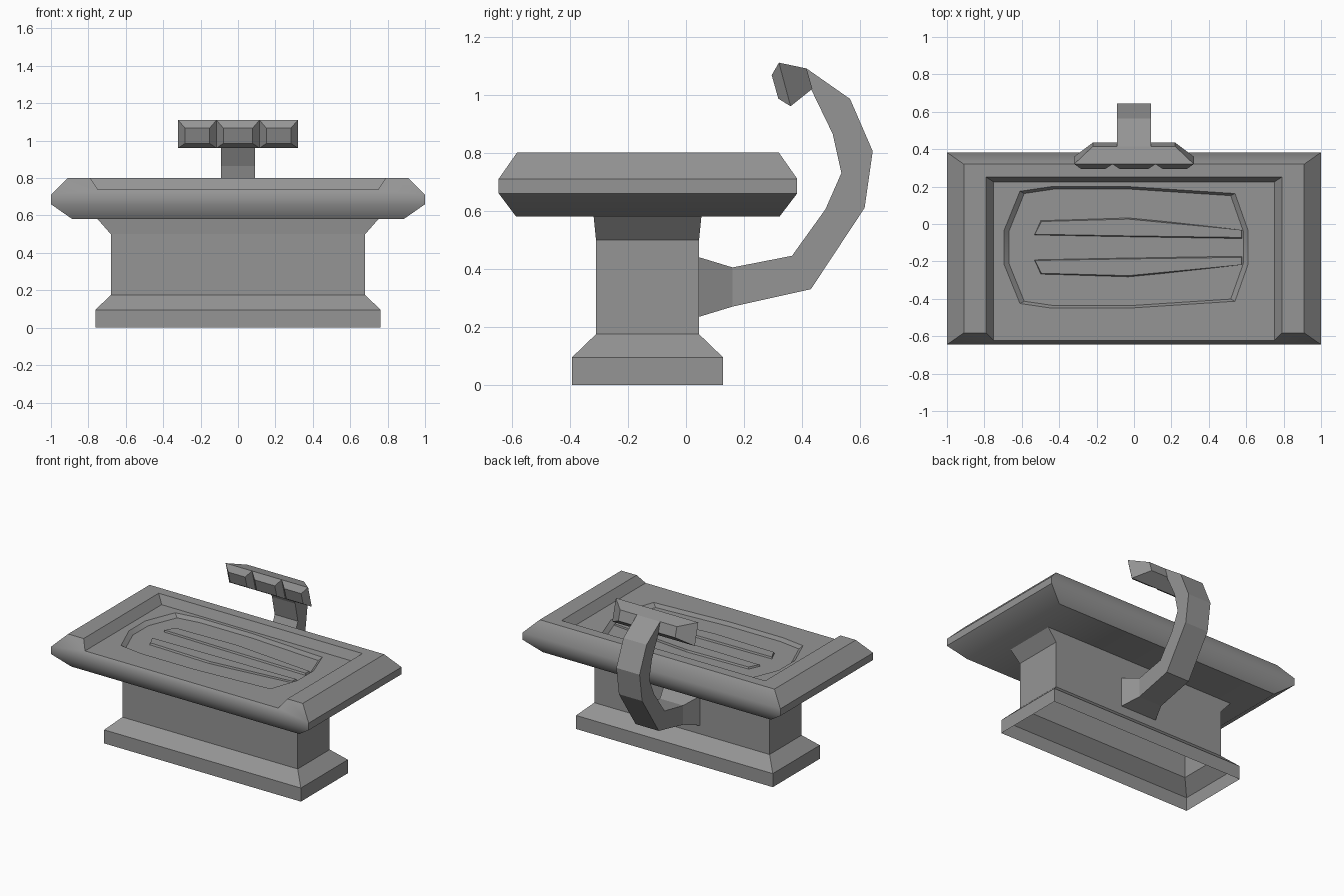
import bpy
import bmesh
import math

cube = bpy.data.objects.get("Cube")
if cube:
    bpy.data.objects.remove(cube, do_unlink=True)

stone = bpy.data.materials.new("grey_stone")
stone.use_nodes = True
GREY = (0.3, 0.3, 0.3, 1)
stone.diffuse_color = GREY
stone.node_tree.nodes["Principled BSDF"].inputs["Base Color"].default_value = GREY


def loft(name, rings, cap_start=True, cap_end=True):
    """Skin a list of equal-length closed rings."""
    bm = bmesh.new()
    loops = [[bm.verts.new(p) for p in ring] for ring in rings]
    n = len(loops[0])
    for a, b in zip(loops, loops[1:]):
        for i in range(n):
            j = (i + 1) % n
            bm.faces.new((a[i], a[j], b[j], b[i]))
    if cap_start:
        bm.faces.new(loops[0][::-1])
    if cap_end:
        bm.faces.new(loops[-1])
    bmesh.ops.recalc_face_normals(bm, faces=bm.faces)
    mesh = bpy.data.meshes.new(name)
    bm.to_mesh(mesh)
    bm.free()
    mesh.materials.append(stone)
    obj = bpy.data.objects.new(name, mesh)
    bpy.context.collection.objects.link(obj)
    return obj


def rect(z, half_x, y0, y1):
    return [(-half_x, y0, z), (half_x, y0, z), (half_x, y1, z), (-half_x, y1, z)]


def activate(obj):
    bpy.ops.object.select_all(action='DESELECT')
    obj.select_set(True)
    bpy.context.view_layer.objects.active = obj


def carve(obj, cutter):
    cutter.hide_render = True
    mod = obj.modifiers.new("carve", 'BOOLEAN')
    mod.operation = 'DIFFERENCE'
    mod.solver = 'EXACT'
    mod.object = cutter
    activate(obj)
    bpy.ops.object.modifier_apply(modifier=mod.name)
    bpy.data.objects.remove(cutter, do_unlink=True)


# Pedestal: hollow shell, open underneath
loft("pedestal", [
    rect(0, 0.763, -0.393, 0.128),
    rect(0.095, 0.763, -0.393, 0.128),
    rect(0.175, 0.68, -0.31, 0.045),
    rect(0.5, 0.68, -0.31, 0.045),
    rect(0.58, 0.75, -0.318, 0.053),
], cap_start=False, cap_end=False)

# Table slab with rounded sides
slab = loft("table_slab", [
    rect(0.58, 0.885, -0.585, 0.322),
    rect(0.66, 1.0, -0.645, 0.383),
    rect(0.71, 1.0, -0.645, 0.383),
    rect(0.8, 0.91, -0.582, 0.32),
])

# Tray recess, running out through the front edge
carve(slab, loft("tray_cutter", [
    rect(0.74, 0.75, -0.9, 0.225),
    rect(0.8, 0.79, -0.9, 0.25),
    rect(0.86, 0.83, -0.9, 0.275),
]))

# Body-shaped hollow in the tray floor, symmetric about its long axis
AXIS_Y = -0.125
half = [(-0.695, 0.09), (-0.61, 0.3), (-0.44, 0.325), (-0.03, 0.325),
        (0.54, 0.288), (0.61, 0.09)]
outline = half + [(x, -y) for x, y in reversed(half)]


def hollow_ring(z, s):
    return [(-0.03 + (x + 0.03) * s, AXIS_Y + y * s, z) for x, y in outline]


carve(slab, loft("hollow_cutter", [
    hollow_ring(0.715, 0.96), hollow_ring(0.74, 1), hollow_ring(0.77, 1)]))
activate(slab)
bpy.ops.object.shade_smooth_by_angle(angle=math.radians(40))

# Paired tapering ridges in the hollow
ridge = [(-0.535, 0.065), (-0.5, 0.145), (-0.03, 0.16), (0.58, 0.092),
         (0.58, 0.045), (-0.03, 0.055)]
for side, label in ((1, "back"), (-1, "front")):
    loft(label + "_ridge", [
        [(x, AXIS_Y + side * y, 0.71) for x, y in ridge],
        [(x * 0.99, AXIS_Y + side * (0.1 + (y - 0.1) * 0.85), 0.727) for x, y in ridge],
    ])

# Curved support arm: half width, then outer and inner (y, z) points
stations = [
    (0.14, (0.045, 0.235), (0.045, 0.44)),
    (0.09, (0.16, 0.27), (0.16, 0.405)),
    (0.09, (0.43, 0.33), (0.365, 0.445)),
    (0.09, (0.615, 0.61), (0.48, 0.605)),
    (0.09, (0.643, 0.805), (0.535, 0.73)),
    (0.09, (0.565, 0.985), (0.505, 0.865)),
    (0.09, (0.415, 1.09), (0.43, 1.02)),
]
loft("support_arm", [
    [(-w, *outer), (w, *outer), (w, *inner), (-w, *inner)]
    for w, outer, inner in stations])


def panel(x0, x1, top, bottom):
    return [(x0, *bottom), (x1, *bottom), (x1, *top), (x0, *top)]


# Lamp head: tapered back plus three faceted lamps
FRONT_TOP, FRONT_BOTTOM = (0.32, 1.11), (0.36, 0.96)
loft("lamp_housing", [
    panel(-0.22, 0.22, (0.415, 1.09), (0.435, 1.02)),
    panel(-0.32, 0.32, FRONT_TOP, FRONT_BOTTOM)])
for label, x0, x1 in (("right", -0.32, -0.115), ("middle", -0.115, 0.115),
                      ("left", 0.115, 0.32)):
    loft(label + "_lamp", [
        panel(x0, x1, FRONT_TOP, FRONT_BOTTOM),
        panel(x0 + 0.037, x1 - 0.037, (0.295, 1.067), (0.318, 0.986))],
        cap_start=False)
